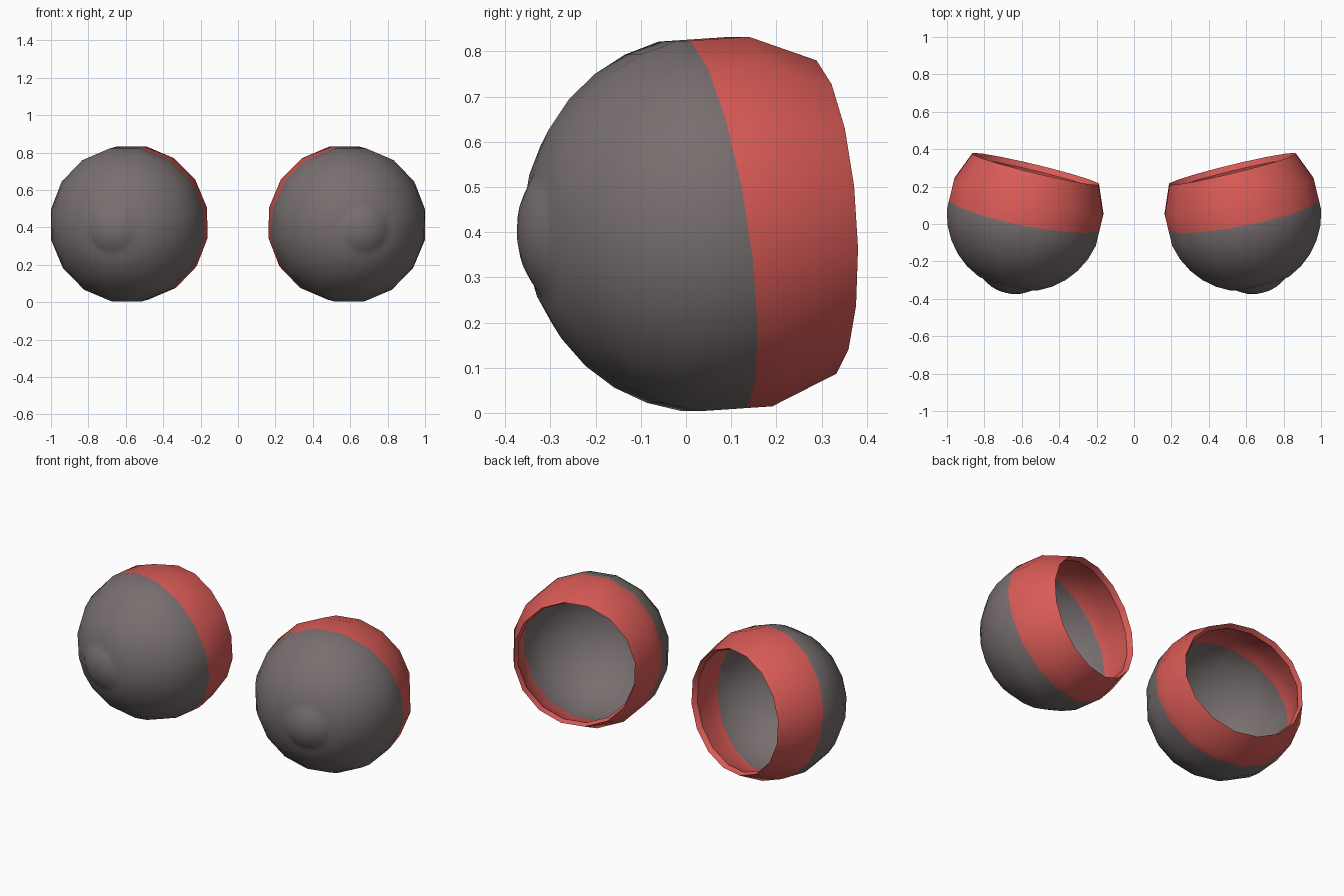
import bpy
import bmesh
from math import sin, cos, pi, radians
from mathutils import Vector, Matrix

cube = bpy.data.objects.get("Cube")
if cube:
    bpy.data.objects.remove(cube, do_unlink=True)

SEGMENTS = 16
RADIUS = 0.426
INNER = 0.4


def material(name, color):
    m = bpy.data.materials.new(name)
    m.use_nodes = True
    m.diffuse_color = color
    m.node_tree.nodes["Principled BSDF"].inputs["Base Color"].default_value = color
    return m


grey = material("warm_grey", (0.19, 0.16, 0.16, 1))
red = material("soft_red", (0.70, 0.105, 0.095, 1))


def arc(radius, start, stop, step):
    """Profile points (distance from axis, height), angles from the front pole."""
    count = round((stop - start) / step)
    angles = [radians(start + i * step) for i in range(count + 1)]
    return [(radius * sin(a), radius * cos(a)) for a in angles]


# Profile: raised lens, finely ringed front, coarse back, rim, inner wall
profile = [(0, 0.446), (0.04, 0.443), (0.08, 0.432), (0.115, 0.414), (0.14, 0.398)]
profile += arc(RADIUS, 22.5, 78.75, 11.25)
profile += arc(RADIUS, 101.25, 123.75, 22.5)
profile += [(0.342, -0.205)]
profile += arc(INNER, 0, 101.25, 11.25)[::-1]


def eye_shell(name, side):
    bm = bmesh.new()
    # Revolve the profile around the local z axis
    rings = []
    for r, h in profile:
        if r < 0.001:
            rings.append([bm.verts.new((0, 0, h))])
        else:
            rings.append([bm.verts.new((r * cos(a), r * sin(a), h))
                          for a in ((i + 0.5) * 2 * pi / SEGMENTS for i in range(SEGMENTS))])
    for a, b in zip(rings, rings[1:]):
        for i in range(SEGMENTS):
            j = (i + 1) % SEGMENTS
            corners = [a[i % len(a)], b[i % len(b)], b[j % len(b)], a[j % len(a)]]
            bm.faces.new(list(dict.fromkeys(corners)))

    # Aim the eye outward and slightly down, then place it
    forward = Vector((0.235 * side, -0.97, -0.065)).normalized()
    across = Vector((0, 0, 1)).cross(forward).normalized()
    up = forward.cross(across)
    aim = Matrix((across, up, forward)).transposed().to_4x4()
    center = Vector((0.582 * side, 0.065, 0.418))
    bm.transform(Matrix.Translation(center) @ aim)

    # Cut along the colour border and colour the back part red
    normal = Vector((-0.2 * side, 1, 0.16)).normalized()
    border = center + Vector((0, -0.01, 0))
    bmesh.ops.bisect_plane(bm, geom=bm.verts[:] + bm.edges[:] + bm.faces[:],
                           plane_co=border, plane_no=normal, dist=0.0005)
    bmesh.ops.recalc_face_normals(bm, faces=bm.faces[:])
    for f in bm.faces:
        f.material_index = int((f.calc_center_median() - border).dot(normal) > 0)

    mesh = bpy.data.meshes.new(name)
    bm.to_mesh(mesh)
    bm.free()
    mesh.materials.append(grey)
    mesh.materials.append(red)
    obj = bpy.data.objects.new(name, mesh)
    bpy.context.collection.objects.link(obj)
    bpy.ops.object.select_all(action="DESELECT")
    obj.select_set(True)
    bpy.context.view_layer.objects.active = obj
    bpy.ops.object.shade_smooth_by_angle(angle=radians(35))


eye_shell("left_eye_shell", 1)
eye_shell("right_eye_shell", -1)
